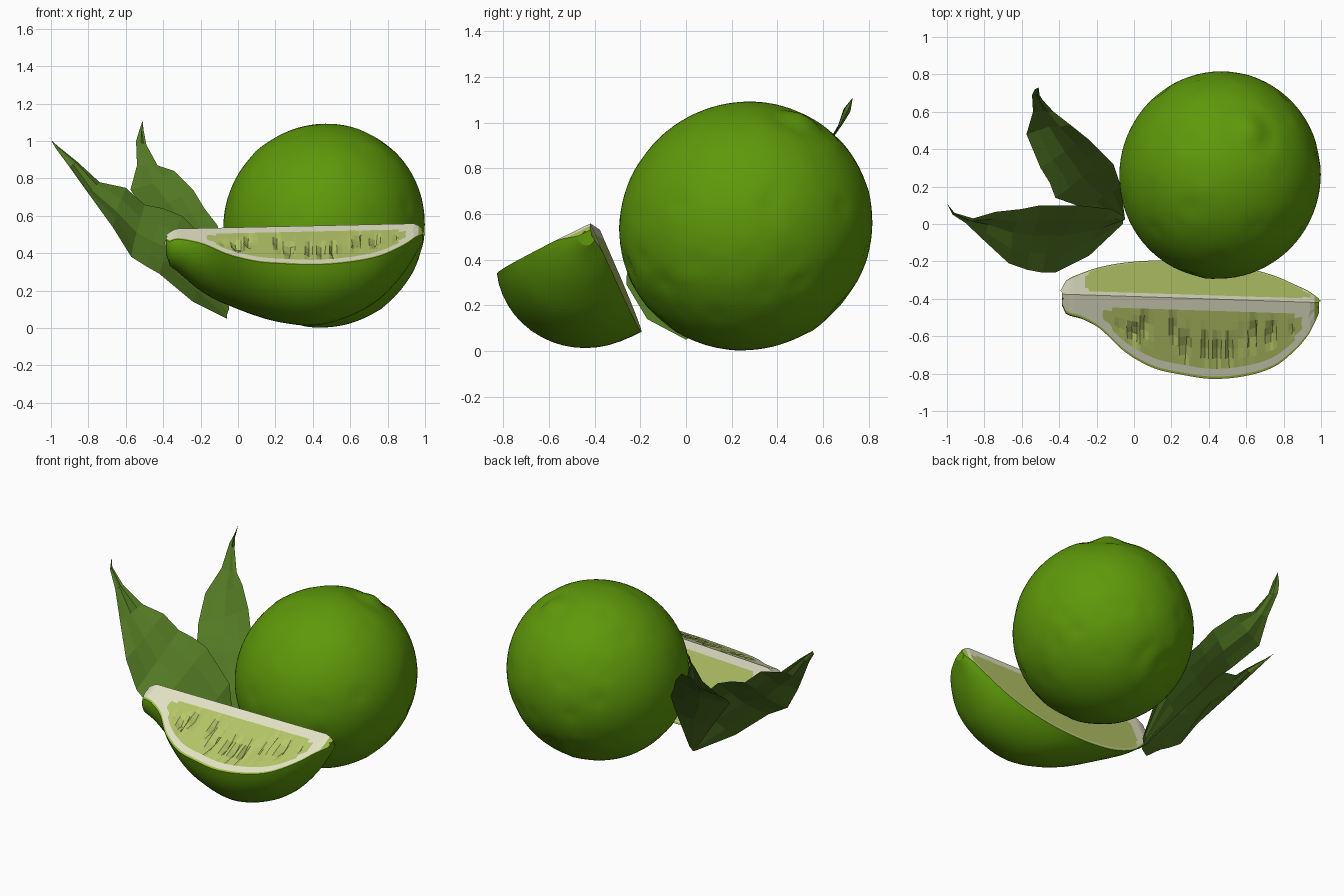
import bpy, bmesh, math, random
from mathutils import Vector

if "Cube" in bpy.data.objects:
    bpy.data.objects.remove(bpy.data.objects["Cube"])

random.seed(4)


def material(name, rgb):
    m = bpy.data.materials.new(name)
    m.diffuse_color = (*rgb, 1)
    m.use_nodes = True
    m.node_tree.nodes["Principled BSDF"].inputs["Base Color"].default_value = m.diffuse_color
    return m


PEEL = material("peel green", (0.112, 0.318, 0.003))
LEAF = material("leaf green", (0.085, 0.190, 0.017))
FLESH = material("flesh yellow green", (0.47, 0.57, 0.14))
PITH = material("pith cream", (0.78, 0.78, 0.58))
RIM = material("rim lime", (0.36, 0.53, 0.06))


def finish(bm, name, mats):
    me = bpy.data.meshes.new(name)
    bm.to_mesh(me)
    bm.free()
    for m in mats:
        me.materials.append(m)
    ob = bpy.data.objects.new(name, me)
    bpy.context.collection.objects.link(ob)
    return ob


# whole lime: slightly long, dimpled ellipsoid with a low nub at its top
def whole_lime():
    bm = bmesh.new()
    bmesh.ops.create_icosphere(bm, subdivisions=5, radius=1)
    axis = Vector((0.30, 0.42, 0.85)).normalized()
    dents = []
    for _ in range(150):
        d = Vector([random.gauss(0, 1) for _ in range(3)]).normalized()
        dents.append((d, random.uniform(-0.010, 0.006)))
    for v in bm.verts:
        n = v.co.normalized()
        c = n.dot(axis)
        p = n * 0.534 + axis * c * 0.022
        a = math.acos(max(-1, min(1, c)))
        p += n * (0.018 * math.exp(-(a / 0.10) ** 2) - 0.008 * math.exp(-((a - 0.22) / 0.08) ** 2))
        for d, h in dents:
            q = (n - d).length
            if q < 0.2:
                p += n * h * math.exp(-(q / 0.07) ** 2)
        v.co = Vector((0.46, 0.262, 0.548)) + Vector((p.x * 1.005, p.y * 1.03, p.z * 0.99))
    for f in bm.faces:
        f.smooth = True
    finish(bm, "whole_lime", [PEEL])


whole_lime()

# wedge: x, radius at front cut, at bottom, at back cut
PROFILE = [
    (-.385, .06, .10, .08), (-.365, .11, .17, .18), (-.28, .14, .22, .29),
    (-.18, .20, .28, .38), (-.05, .33, .37, .45), (.10, .42, .46, .49),
    (.25, .455, .515, .50), (.42, .475, .54, .485), (.60, .45, .50, .43),
    (.75, .39, .42, .34), (.86, .29, .31, .23), (.94, .18, .19, .14),
    (.99, .06, .07, .05)]
A0, A1 = math.radians(206), math.radians(293.5)


# smooth resampling of the profile table along its length
def stations():
    out, P = [], PROFILE
    for k in range(len(P) - 1):
        quad = [P[max(k - 1, 0)], P[k], P[k + 1], P[min(k + 2, len(P) - 1)]]
        n = max(1, round((P[k + 1][0] - P[k][0]) / 0.022))
        for i in range(n):
            t = i / n
            h = t * t * (3 - 2 * t)
            row = []
            for c in range(4):
                xs = [q[0] for q in quad]
                w = xs[2] - xs[1]
                m1 = (quad[2][c] - quad[0][c]) / (xs[2] - xs[0]) * w
                m2 = (quad[3][c] - quad[1][c]) / (xs[3] - xs[1]) * w
                row.append(quad[1][c] * (1 - h) + quad[2][c] * h
                           + t * (1 - t) ** 2 * m1 - t * t * (1 - t) * m2)
            out.append(row)
    return out + [list(P[-1])]


def apex(x):
    t = (x + .385) / 1.375
    drop = 0.03 * max(0, 1 - (x + .385) / .05) + 0.03 * max(0, 1 - (.99 - x) / .04)
    return Vector((x, -.375 - .045 * t, .530 + .03 * t - drop))


def ray(x, ang, r):
    return apex(x) + Vector((0, math.cos(ang) * r, math.sin(ang) * r))


def grid(bm, rows, rule, smooth=False, flip=False):
    vs = [[bm.verts.new(p) for p in row] for row in rows]
    for i in range(len(vs) - 1):
        for j in range(len(vs[0]) - 1):
            q = [vs[i][j], vs[i + 1][j], vs[i + 1][j + 1], vs[i][j + 1]]
            f = bm.faces.new(q[::-1] if flip else q)
            f.material_index = rule(i, j)
            f.smooth = smooth
    return vs


def lime_wedge():
    bm = bmesh.new()
    st = stations()
    # rind
    N = 16
    rows = []
    for x, r1, r2, r3 in st:
        row = []
        for k in range(N + 1):
            s = k / N
            r = r1 * (1 - s) * (1 - 2 * s) + r2 * 4 * s * (1 - s) + r3 * s * (2 * s - 1)
            row.append(ray(x, A0 + (A1 - A0) * s, r))
        rows.append(row)
    vs = grid(bm, rows, lambda i, j: 0, True)
    # blunt ends
    for row, x in ((vs[0], st[0][0]), (vs[-1], st[-1][0])):
        tip = bm.verts.new(apex(x))
        for a, b in zip(row, row[1:]):
            bm.faces.new((tip, a, b))

    # cut faces: pith strip, flesh with a few slits, pith strip, rim
    def cut(ang, col, inner, outer, xmin, xmax, depth, flip):
        inward = Vector((0, -math.sin(ang), math.cos(ang))) * (-1 if flip else 1)
        M = 6
        rows = []
        for x, *rs in st:
            r = rs[col]
            hi = max(r - outer, r * 0.6)
            lo = min(inner, hi * 0.5)
            rim = r - min(.014, r * .25)
            row = [ray(x, ang, 0), ray(x, ang, lo)]
            slit = depth * random.choice((0, 0, .3, 1)) if xmin + .05 < x < xmax - .05 else 0
            peak, lean = random.uniform(.35, .7), random.uniform(-.012, .012)
            for k in range(1, M):
                s = k / M
                d = slit * max(0, 1 - abs(s - peak) / .33)
                row.append(ray(x + lean * math.sin(math.pi * s), ang, lo + (hi - lo) * s) + inward * d)
            rows.append(row + [ray(x, ang, hi), ray(x, ang, rim), ray(x, ang, r)])

        def rule(i, j):
            mid = (st[i][0] + st[i + 1][0]) / 2
            if j == M + 2 or mid > .965:
                return 3
            ends = min(mid - xmin, xmax - mid)
            if 1 <= j <= M and ends > 0 and (ends > .04 or 1 < j < M):
                return 1
            return 2
        grid(bm, rows, rule, False, flip)

    cut(A0, 0, .07, .06, -.16, .89, .03, False)
    cut(A1, 2, .05, .02, -.27, .94, 0, True)
    bmesh.ops.remove_doubles(bm, verts=bm.verts, dist=0.0005)
    bmesh.ops.recalc_face_normals(bm, faces=bm.faces)
    finish(bm, "lime_wedge", [PEEL, FLESH, PITH, RIM])


lime_wedge()


# leaves: pairs of edge points from stem to tip, folded along the midrib
def leaf(name, edges, fold):
    bm = bmesh.new()
    rows = []
    pts = [(Vector(u), Vector(l)) for u, l in edges]
    for i, (u, l) in enumerate(pts):
        a, b = pts[max(i - 1, 0)], pts[min(i + 1, len(pts) - 1)]
        along = (b[0] + b[1] - a[0] - a[1]).normalized()
        w = u - l
        n = w.cross(along).normalized() if w.length > 1e-4 else Vector((0, 0, 0))
        row = []
        for k in range(5):
            s = k / 4
            p = l.lerp(u, s) + n * fold * w.length * (1 - abs(2 * s - 1))
            if 0 < k < 4:
                p += n * random.uniform(-.012, .012)
            row.append(p)
        rows.append(row)
    grid(bm, rows, lambda i, j: 0)
    bmesh.ops.remove_doubles(bm, verts=bm.verts, dist=0.0005)
    bmesh.ops.recalc_face_normals(bm, faces=bm.faces)
    # front side of the blade faces the viewer at -y
    if sum((f.normal.y * f.calc_area() for f in bm.faces)) > 0:
        bmesh.ops.reverse_faces(bm, faces=bm.faces)
    finish(bm, name, [LEAF])


leaf("front_leaf", [
    ((-.05, .04, .12), (-.06, .00, .05)), ((-.12, .08, .42), (-.24, -.17, .14)),
    ((-.30, .10, .60), (-.42, -.26, .29)), ((-.40, .10, .64), (-.49, -.26, .33)),
    ((-.50, .10, .66), (-.57, -.245, .38)), ((-.60, .08, .75), (-.67, -.21, .54)),
    ((-.74, .065, .78), (-.80, -.09, .72)), ((-.86, .03, .89), (-.90, .005, .86)),
    ((-.96, .06, .97), (-.97, .05, .955)), ((-1.0, .11, 1.005), (-1.0, .11, 1.005))], -.06)
leaf("back_leaf", [
    ((-.05, .04, .12), (-.06, .00, .05)), ((-.07, .20, .38), (-.25, .08, .30)),
    ((-.11, .32, .55), (-.42, .14, .52)), ((-.18, .39, .64), (-.45, .22, .58)),
    ((-.24, .45, .74), (-.50, .30, .63)), ((-.34, .53, .84), (-.575, .48, .74)),
    ((-.43, .60, .87), (-.54, .60, .87)), ((-.49, .665, .98), (-.545, .69, 1.0)),
    ((-.505, .69, 1.06), (-.53, .72, 1.05)), ((-.51, .73, 1.11), (-.51, .73, 1.11))], -.06)
